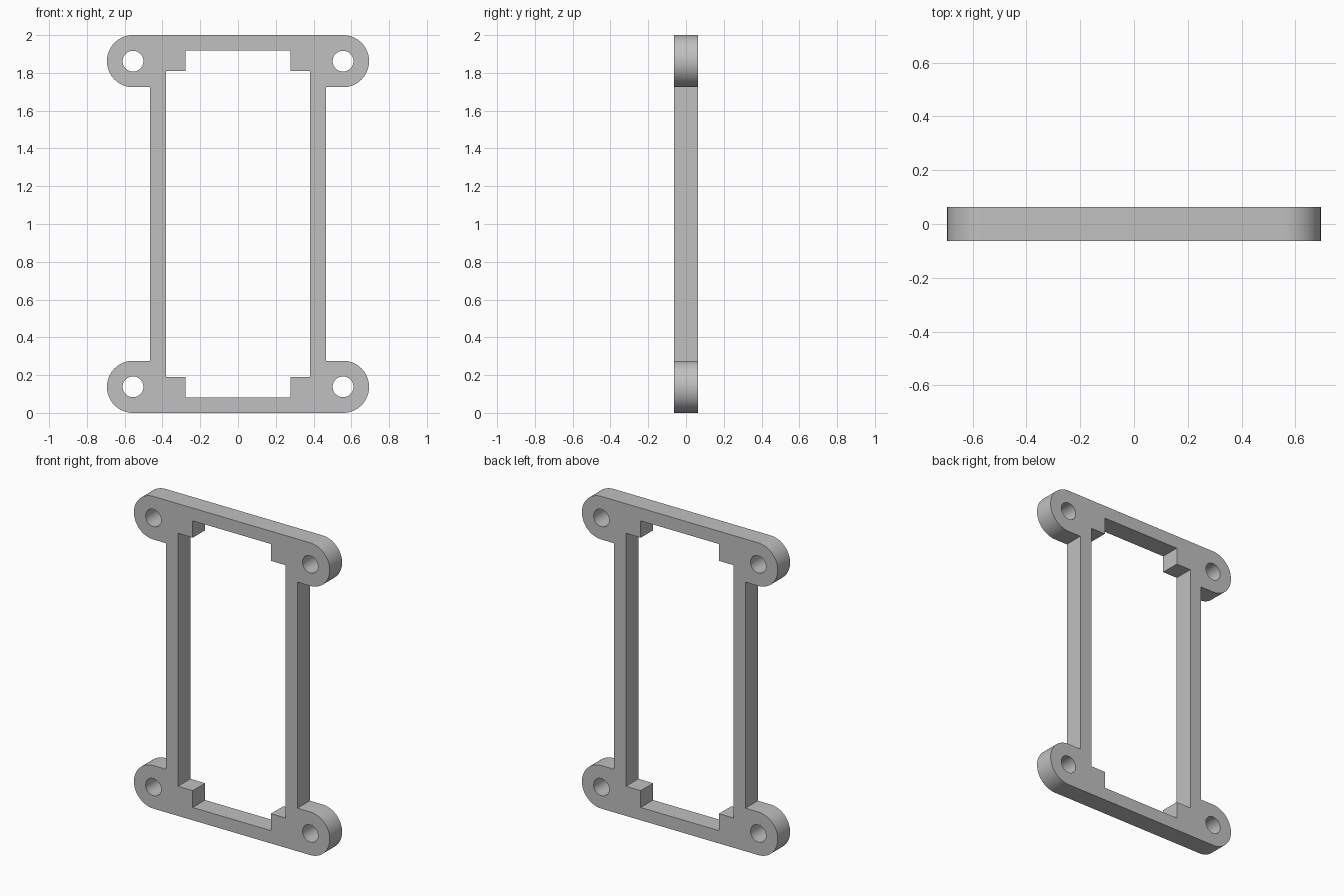
import bpy, bmesh, math

default = bpy.data.objects.get("Cube")
if default:
    bpy.data.objects.remove(default, do_unlink=True)

HEIGHT, DEPTH = 2.0, 0.125
LUG_X, LUG_R, HOLE_R = 0.556, 0.138, 0.055
RAIL_OUT, RAIL_IN = 0.465, 0.381       # side rails
NOTCH_X, NOTCH_Z, SHELF_Z = 0.277, 0.082, 0.19


def arc(cx, cz, r, start, end, steps):
    return [(cx + r * math.cos(math.radians(start + (end - start) * i / steps)),
             cz + r * math.sin(math.radians(start + (end - start) * i / steps)))
            for i in range(steps + 1)]


def four_way(quarter):
    """Mirror a bottom-right path into a closed, counterclockwise loop."""
    right = quarter + [(x, HEIGHT - z) for x, z in reversed(quarter)]
    return right + [(-x, z) for x, z in reversed(right)]


# Outer silhouette with rounded lugs, and stepped window
outline = four_way(arc(LUG_X, LUG_R, LUG_R, -90, 90, 32) + [(RAIL_OUT, 2 * LUG_R)])
window = four_way([(NOTCH_X, NOTCH_Z), (NOTCH_X, SHELF_Z), (RAIL_IN, SHELF_Z)])
loops = [outline, window]

# Screw holes
for x in (-LUG_X, LUG_X):
    for z in (LUG_R, HEIGHT - LUG_R):
        loops.append(arc(x, z, HOLE_R, 0, 360, 40)[:-1])

# Filled profile extruded through the depth
curve = bpy.data.curves.new("mounting_frame", "CURVE")
curve.dimensions = "2D"
curve.fill_mode = "BOTH"
curve.extrude = DEPTH / 2
for loop in loops:
    spline = curve.splines.new("POLY")
    spline.points.add(len(loop) - 1)
    for point, (x, z) in zip(spline.points, loop):
        point.co = (x, z, 0, 1)
    spline.use_cyclic_u = True

frame = bpy.data.objects.new("mounting_frame", curve)
bpy.context.collection.objects.link(frame)
frame.rotation_euler.x = math.pi / 2
bpy.ops.object.select_all(action="DESELECT")
frame.select_set(True)
bpy.context.view_layer.objects.active = frame
bpy.ops.object.convert(target="MESH")
bpy.ops.object.transform_apply(location=False, rotation=True, scale=False)

# Weld caps to walls
bm = bmesh.new()
bm.from_mesh(frame.data)
bmesh.ops.remove_doubles(bm, verts=bm.verts, dist=0.0001)
bmesh.ops.recalc_face_normals(bm, faces=bm.faces)
bm.to_mesh(frame.data)
bm.free()

# Single grey material
grey = bpy.data.materials.new("plain grey")
grey.use_nodes = True
colour = (0.53, 0.53, 0.53, 1)
grey.diffuse_color = colour
grey.node_tree.nodes["Principled BSDF"].inputs["Base Color"].default_value = colour
frame.data.materials.clear()
frame.data.materials.append(grey)
bpy.ops.object.shade_smooth_by_angle(angle=math.radians(30))
